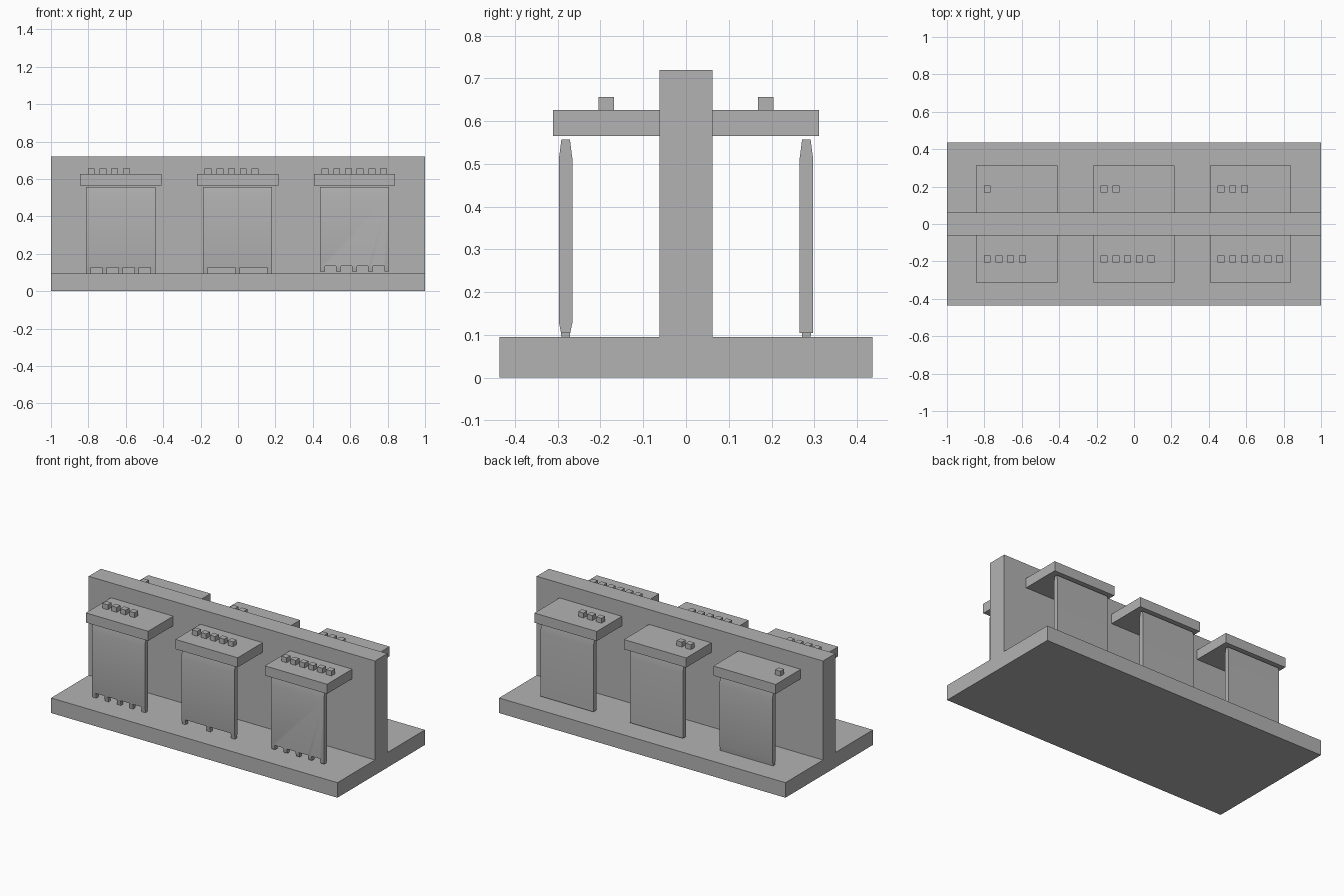
import bpy, bmesh

if "Cube" in bpy.data.objects:
    bpy.data.objects.remove(bpy.data.objects["Cube"])

grey = bpy.data.materials.new("light grey")
grey.diffuse_color = (0.45, 0.45, 0.45, 1)
grey.use_nodes = True
grey.node_tree.nodes["Principled BSDF"].inputs["Base Color"].default_value = grey.diffuse_color


def make(name, bm, hidden=False):
    bmesh.ops.recalc_face_normals(bm, faces=bm.faces)
    me = bpy.data.meshes.new(name)
    bm.to_mesh(me)
    bm.free()
    me.materials.append(grey)
    ob = bpy.data.objects.new(name, me)
    bpy.context.collection.objects.link(ob)
    ob.hide_render = hidden
    return ob


def boxes(name, ranges, hidden=False):
    """One object made of boxes given as (x0, x1, y0, y1, z0, z1)."""
    bm = bmesh.new()
    for x0, x1, y0, y1, z0, z1 in ranges:
        vs = bmesh.ops.create_cube(bm, size=1)["verts"]
        for v in vs:
            v.co.x = x1 if v.co.x > 0 else x0
            v.co.y = y1 if v.co.y > 0 else y0
            v.co.z = z1 if v.co.z > 0 else z0
    return make(name, bm, hidden)


def panel(name, x0, x1, yc, bottom):
    """Thin hanging panel: tapered side profile extruded along x."""
    prof = [(0.557, 0.010), (0.548, 0.0112), (0.51, 0.016)] + bottom
    ring = [(yc + h, z) for z, h in prof] + [(yc - h, z) for z, h in reversed(prof)]
    bm = bmesh.new()
    a = [bm.verts.new((x0, y, z)) for y, z in ring]
    b = [bm.verts.new((x1, y, z)) for y, z in ring]
    bm.faces.new(a)
    bm.faces.new(b[::-1])
    n = len(ring)
    for i in range(n):
        j = (i + 1) % n
        bm.faces.new((a[i], b[i], b[j], a[j]))
    return make(name, bm)


def smooth(ob):
    bpy.ops.object.select_all(action="DESELECT")
    ob.select_set(True)
    bpy.context.view_layer.objects.active = ob
    bpy.ops.object.shade_smooth_by_angle()


# Base slab and central wall
boxes("base", [(-1, 1, -0.4365, 0.4365, 0, 0.095)])
boxes("wall", [(-1, 1, -0.0615, 0.0615, 0.095, 0.72)])

TAPERED = [(0.13, 0.016), (0.105, 0.0108), (0.095, 0.010)]
STRAIGHT = [(0.104, 0.016)]
# Per side: direction, then (stud count, notch count, notch width, bottom profile)
SIDES = [("front", -1, [(4, 4, 0.06, TAPERED), (5, 2, 0.145, TAPERED),
                        (6, 4, 0.06, TAPERED[:2])]),
         ("back", 1, [(1, 0, 0, TAPERED), (2, 0, 0, STRAIGHT), (3, 0, 0, STRAIGHT)])]

for side, s, bays in SIDES:
    for i, (studs, notches, width, bottom) in enumerate(bays):
        cx = -0.627 + 0.625 * i
        tag = f"{side}_{i + 1}"
        # Shelf sticking out of the wall
        ya, yb = sorted((0.0615 * s, 0.3115 * s))
        boxes("shelf_" + tag, [(cx - 0.2175, cx + 0.2175, ya, yb, 0.565, 0.626)])
        # Row of counting studs
        ya, yb = sorted((0.169 * s, 0.205 * s))
        sx = cx - 0.176
        boxes("studs_" + tag, [(sx + 0.0625 * k, sx + 0.0625 * k + 0.037, ya, yb, 0.626, 0.657)
                               for k in range(studs)])
        # Panel under the shelf
        ob = panel("panel_" + tag, cx - 0.185, cx + 0.185, 0.2815 * s, bottom)
        if notches:
            # Notches cut evenly into the lower edge
            gap = (0.37 - notches * width) / (notches + 1)
            left = cx - 0.185 + gap
            top = 0.128 if i < 2 else 0.134
            cut = boxes("notch_cutter_" + tag,
                        [(left + k * (width + gap), left + k * (width + gap) + width,
                          0.2815 * s - 0.05, 0.2815 * s + 0.05, 0.05, top)
                         for k in range(notches)], True)
            mod = ob.modifiers.new("notches", "BOOLEAN")
            mod.operation = "DIFFERENCE"
            mod.solver = "EXACT"
            mod.object = cut
            bpy.context.view_layer.objects.active = ob
            bpy.ops.object.modifier_apply(modifier=mod.name)
            bpy.data.objects.remove(cut, do_unlink=True)
        smooth(ob)
